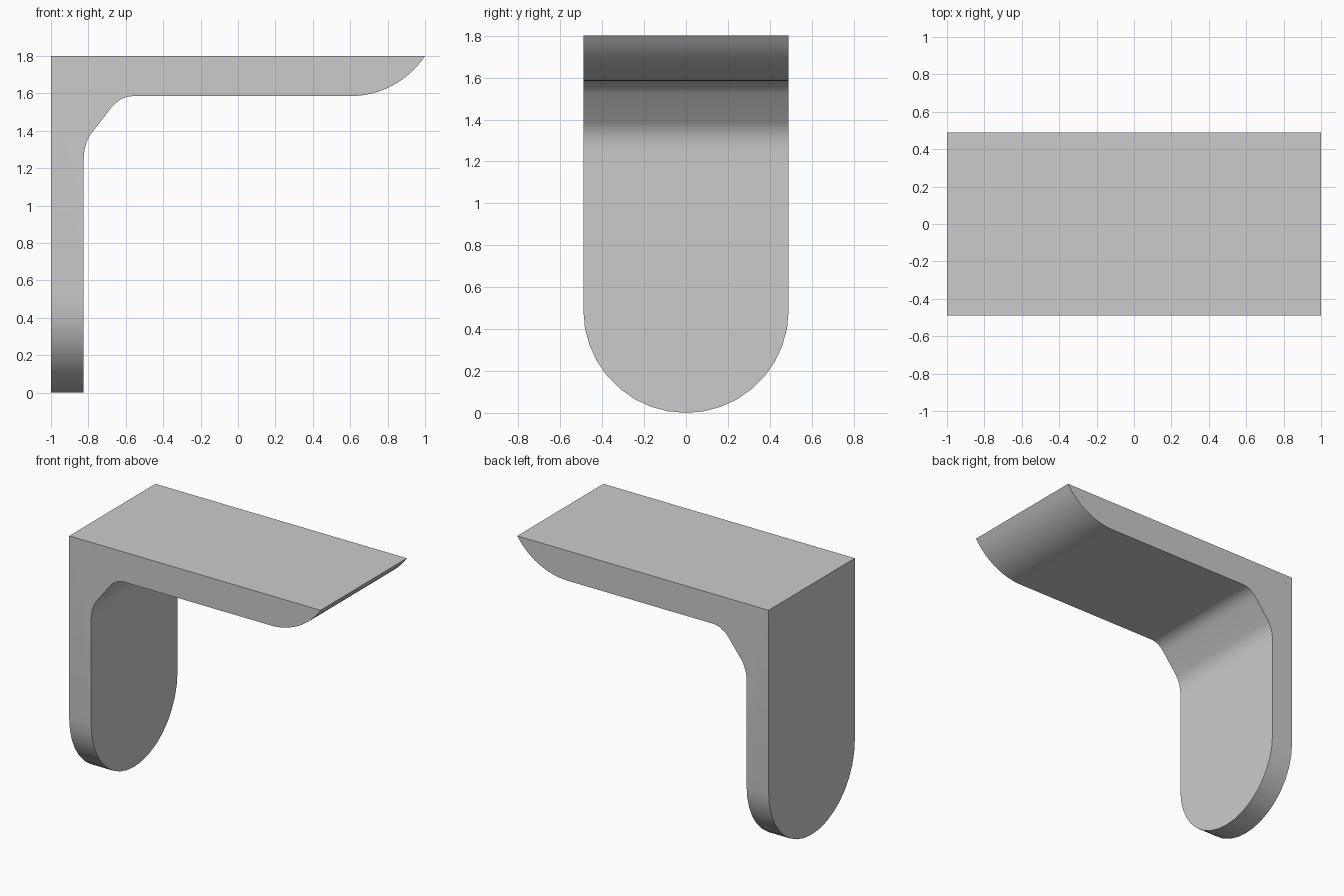
import bpy, bmesh, math
from mathutils import Vector

cube = bpy.data.objects.get("Cube")
if cube:
    bpy.data.objects.remove(cube, do_unlink=True)

HALF = 0.49      # half the depth, also the radius of the rounded leg end
WALL = -0.825    # inner face of the leg
UNDER = 1.585    # underside of the shelf
TOP = 1.8


def bend(a, corner, b, steps=8):
    """Quadratic curve from a to b, pulled towards the corner."""
    a, corner, b = Vector(a), Vector(corner), Vector(b)
    ts = [i / steps for i in range(steps + 1)]
    return [tuple(a * (1 - t) ** 2 + corner * 2 * t * (1 - t) + b * t * t) for t in ts]


def extrude(bm, points, offset, open_edge):
    """Extrude an outline and drop the wall lying on the seam."""
    face = bm.faces.new([bm.verts.new(p) for p in points])
    result = bmesh.ops.extrude_face_region(bm, geom=[face], use_keep_orig=True)
    verts = [g for g in result["geom"] if isinstance(g, bmesh.types.BMVert)]
    bmesh.ops.translate(bm, verts=verts, vec=offset)
    seam = [f for f in bm.faces if open_edge(f)]
    bmesh.ops.delete(bm, geom=seam, context='FACES')


def on_seam(face):
    return all(abs(v.co.z - HALF) < 1e-4 for v in face.verts)


# Side profile of the shelf, its curved tip, the bracing corner and the leg
tip_radius = 0.48
tip_angle = math.acos(1 - (TOP - UNDER) / tip_radius)
tip_start = 1 - tip_radius * math.sin(tip_angle)
tip = []
for i in range(13):
    a = tip_angle * (1 - i / 12)
    tip.append((tip_start + tip_radius * math.sin(a),
                UNDER + tip_radius * (1 - math.cos(a))))
profile = [(-1, HALF), (-1, TOP)] + tip
profile += bend((-0.56, UNDER), (-0.63, UNDER), (-0.68, 1.52))
profile += bend((-0.785, 1.385), (WALL, 1.33), (WALL, 1.24))
profile += [(WALL, HALF)]

bm = bmesh.new()
extrude(bm, [(x, -HALF, z) for x, z in profile], (0, 2 * HALF, 0), on_seam)

# Rounded leg end
arc = [math.pi * (1 + i / 18) for i in range(19)]
extrude(bm, [(-1, HALF * math.cos(a), HALF + HALF * math.sin(a)) for a in arc],
        (WALL + 1, 0, 0), on_seam)

# Weld both parts into one closed solid
bmesh.ops.remove_doubles(bm, verts=bm.verts, dist=1e-4)
bmesh.ops.dissolve_limit(bm, angle_limit=0.001, verts=bm.verts, edges=bm.edges)
bmesh.ops.recalc_face_normals(bm, faces=bm.faces)
mesh = bpy.data.meshes.new("bracket_shelf")
bm.to_mesh(mesh)
bm.free()
shelf = bpy.data.objects.new("bracket_shelf", mesh)
bpy.context.collection.objects.link(shelf)

# Plain grey
grey = bpy.data.materials.new("light_grey")
grey.use_nodes = True
colour = (0.6, 0.6, 0.6, 1)
grey.diffuse_color = colour
grey.node_tree.nodes["Principled BSDF"].inputs["Base Color"].default_value = colour
mesh.materials.append(grey)

bpy.ops.object.select_all(action='DESELECT')
shelf.select_set(True)
bpy.context.view_layer.objects.active = shelf
bpy.ops.object.shade_smooth_by_angle(angle=math.radians(30))
